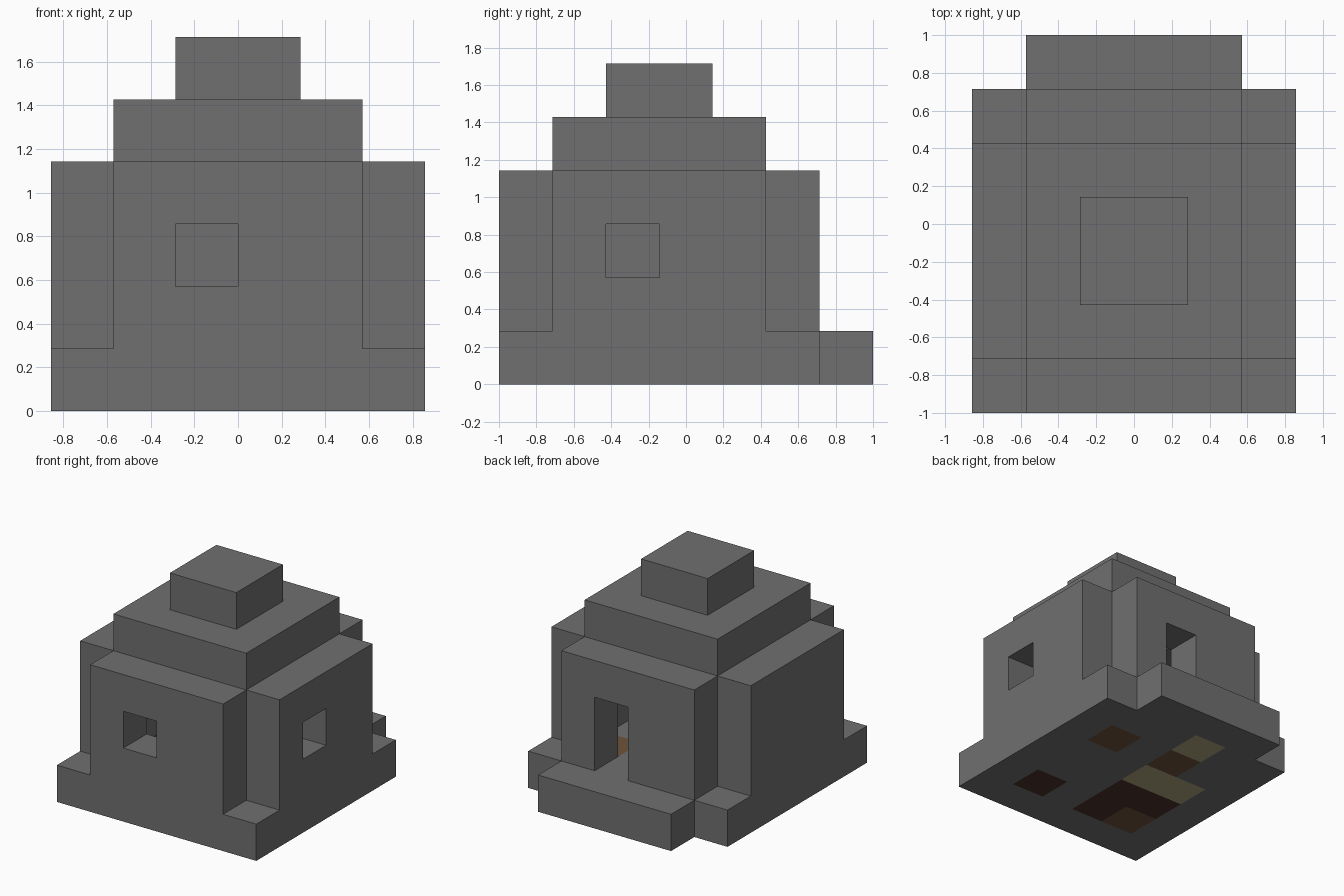
import bpy, bmesh
from mathutils import Vector

if "Cube" in bpy.data.objects:
    bpy.data.objects.remove(bpy.data.objects["Cube"], do_unlink=True)

UNIT = 2 / 7                      # edge of one building block
ORIGIN = Vector((0, -3.5, 0))     # block coordinates start at the front


def material(name, rgb):
    mat = bpy.data.materials.new(name)
    mat.use_nodes = True
    mat.diffuse_color = (*rgb, 1)
    mat.node_tree.nodes["Principled BSDF"].inputs["Base Color"].default_value = (*rgb, 1)
    return mat


def box(x0, x1, y0, y1, z0, z1):
    """Set of unit blocks filling a box."""
    return {(x, y, z) for x in range(x0, x1) for y in range(y0, y1) for z in range(z0, z1)}


stone = material("grey stone", (0.162, 0.162, 0.162))
pale_wood = material("pale wood", (0.43, 0.38, 0.21))
brown_wood = material("brown wood", (0.155, 0.088, 0.042))
dark_wood = material("dark red wood", (0.069, 0.033, 0.027))

# Floor blocks of coloured wood
pale = box(-1, 0, 5, 6, 0, 1) | box(-2, 0, 3, 4, 0, 1)
brown = box(1, 2, 4, 5, 0, 1) | box(-1, 0, 4, 5, 0, 1) | box(-2, -1, 1, 2, 0, 1)
dark = box(1, 2, 1, 2, 0, 1) | box(-2, 0, 1, 3, 0, 1) - brown

# Openings
front_window = box(-1, 0, 0, 1, 2, 3)
side_window = box(2, 3, 2, 3, 2, 3)
doorway = box(0, 1, 5, 6, 1, 3)

parts = {
    "foundation": (box(-3, 3, 0, 6, 0, 1) - pale - brown - dark, stone),
    "back_step": (box(-2, 2, 6, 7, 0, 1), stone),
    "pale_floor": (pale, pale_wood),
    "brown_floor": (brown, brown_wood),
    "dark_floor": (dark, dark_wood),
    "front_wall": (box(-2, 2, 0, 1, 1, 4) - front_window, stone),
    "back_wall": (box(-2, 2, 5, 6, 1, 4) - doorway, stone),
    "left_wall": (box(2, 3, 1, 5, 1, 4) - side_window, stone),
    "right_wall": (box(-3, -2, 1, 5, 1, 4), stone),
    "lower_roof": (box(-2, 2, 1, 5, 4, 5) - box(-1, 1, 2, 4, 4, 5), stone),
    "roof_cap": (box(-1, 1, 2, 4, 5, 6), stone),
}
solid = set().union(*(cells for cells, mat in parts.values()))


def add_side(bm, cell, axis, step):
    """Add one block side, unless another block covers it."""
    neighbour = list(cell)
    neighbour[axis] += step
    if tuple(neighbour) in solid:
        return
    corners = []
    for b, c in ((0, 0), (1, 0), (1, 1), (0, 1)):
        p = Vector(cell)
        p[axis] += max(step, 0)
        p[(axis + 1) % 3] += b
        p[(axis + 2) % 3] += c
        corners.append(bm.verts.new((p + ORIGIN) * UNIT))
    bm.faces.new(corners if step > 0 else corners[::-1])


def build(name, cells, mat):
    bm = bmesh.new()
    for cell in sorted(cells):
        for axis in range(3):
            for step in (-1, 1):
                add_side(bm, cell, axis, step)
    # Join the block sides into large flat faces
    bmesh.ops.remove_doubles(bm, verts=bm.verts, dist=0.001)
    bmesh.ops.dissolve_limit(bm, angle_limit=0.02, verts=bm.verts, edges=bm.edges)
    mesh = bpy.data.meshes.new(name)
    bm.to_mesh(mesh)
    bm.free()
    mesh.materials.append(mat)
    bpy.context.collection.objects.link(bpy.data.objects.new(name, mesh))


for part, (cells, mat) in parts.items():
    build(part, cells, mat)
